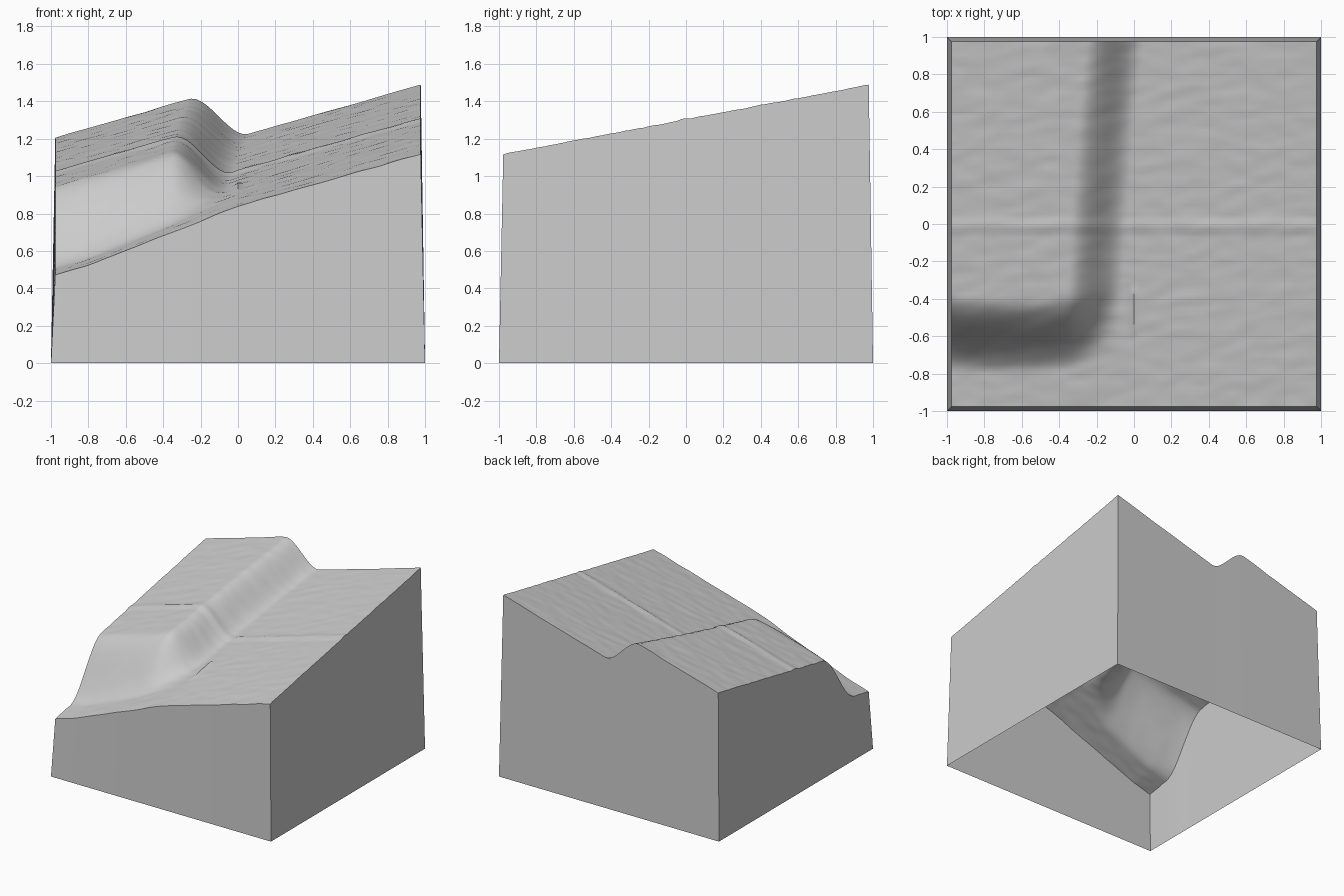
import bpy, bmesh, math
from mathutils import Vector, noise

if "Cube" in bpy.data.objects:
    bpy.data.objects.remove(bpy.data.objects["Cube"])

CELLS = 78            # terrain cells per side
EDGE = 0.977          # half width at the terrain rim
BASE = 1.0            # half width at the ground


def step(t):
    """Smooth 0..1 step for t in -1..1."""
    t = max(0.0, min(1.0, t * 0.5 + 0.5))
    return t * t * (3 - 2 * t)


def height(x, y):
    # tilted ground plane
    z = 1.025 + 0.285 * x + 0.19 * y
    # raised plateau at back left, with a hollow in front of it
    ridge_x = -0.185 + 0.055 * y + 0.03 * y * y
    foot_y = -0.60 + 0.5 * max(0.0, abs(x + 0.68) - 0.12) ** 2
    s = step((ridge_x - x) / 0.16) * step((y - foot_y) / 0.2)
    hollow = -min(0.09, 0.11 * max(0.0, -x))
    hollow *= 1 - step((y - 0.1) / 0.4)
    z += hollow * (1 - s) + 0.275 * s
    # fine grain, stretched along x
    z += 0.004 * noise.noise(Vector((x * 8, y * 24, 0.3)))
    # seam across the middle and a short notch
    if -0.03 < y < 0.005:
        z += 0.008
    if -0.02 < x < 0.012 and -0.6 < y < -0.34:
        z += 0.008
    return z


def make_object(name, bm):
    mesh = bpy.data.meshes.new(name)
    bm.to_mesh(mesh)
    bm.free()
    obj = bpy.data.objects.new(name, mesh)
    bpy.context.collection.objects.link(obj)
    return obj


# terrain surface
bm = bmesh.new()
coord = [-EDGE + 2 * EDGE * i / CELLS for i in range(CELLS + 1)]
grid = [[bm.verts.new((x, y, height(x, y))) for x in coord] for y in coord]
for j in range(CELLS):
    for i in range(CELLS):
        a, b = grid[j][i], grid[j][i + 1]
        c, d = grid[j + 1][i + 1], grid[j + 1][i]
        bm.faces.new((a, b, c))
        bm.faces.new((a, c, d))
terrain = make_object("terrain_surface", bm)

# open skirt: four slightly flared walls down to the ground
bm = bmesh.new()
rim = [(x, -EDGE) for x in coord[:-1]] + [(EDGE, y) for y in coord[:-1]]
rim += [(-x, -y) for x, y in rim]
top = [bm.verts.new((x, y, height(x, y))) for x, y in rim]
k = BASE / EDGE
low = [bm.verts.new((x * k, y * k, 0)) for x, y in rim]
for i in range(len(rim)):
    j = (i + 1) % len(rim)
    bm.faces.new((low[i], low[j], top[j], top[i]))
skirt = make_object("skirt_walls", bm)

# smooth shading with sharp corners
for obj in (terrain, skirt):
    bpy.ops.object.select_all(action='DESELECT')
    obj.select_set(True)
    bpy.context.view_layer.objects.active = obj
    bpy.ops.object.shade_smooth_by_angle(angle=math.radians(30))
